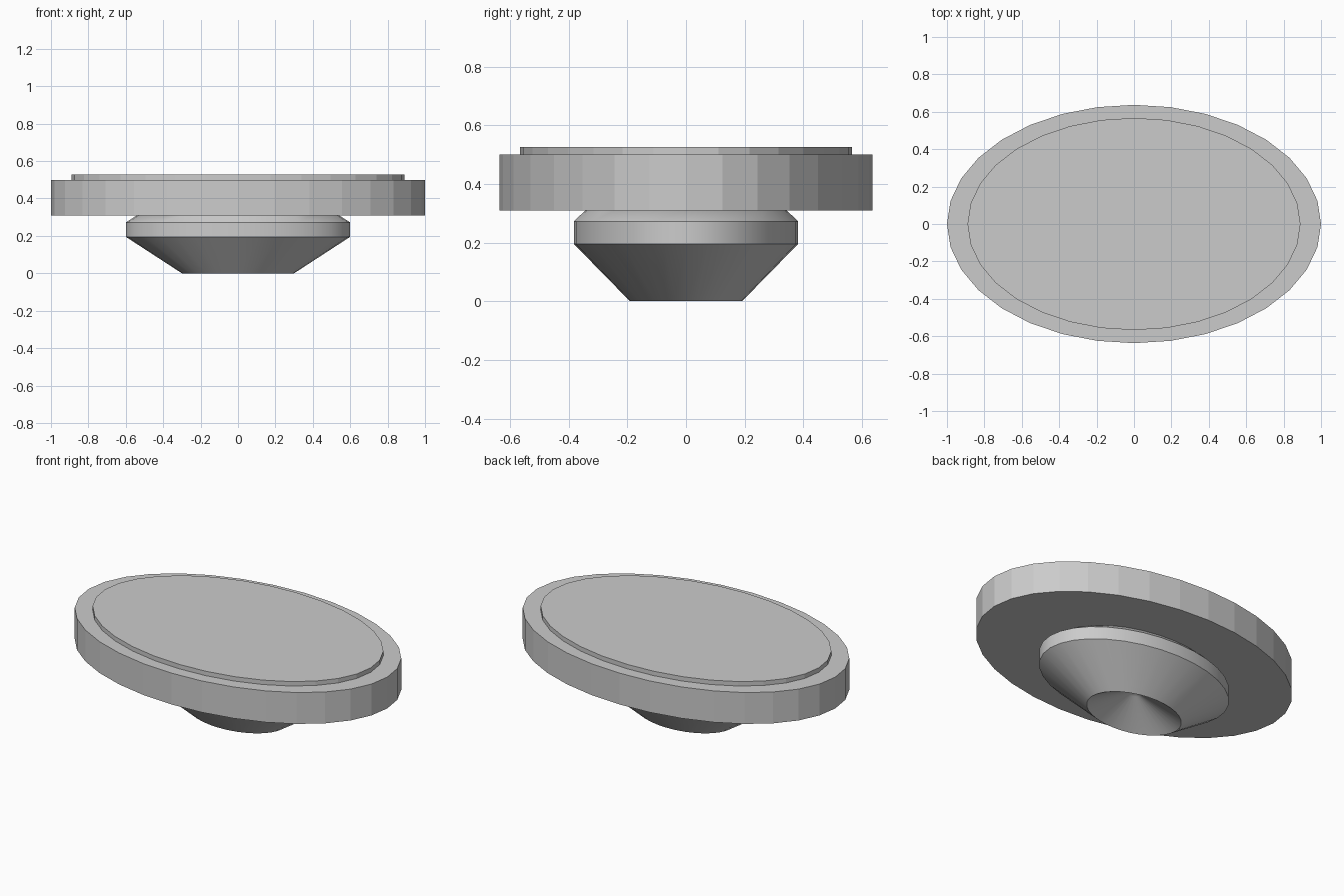
import bpy, bmesh, math

if "Cube" in bpy.data.objects:
    bpy.data.objects.remove(bpy.data.objects["Cube"])

RATIO = 0.637   # depth / width of the oval
SIDES = 32


def lathe_oval(name, profile, smooth_angle=None):
    """Sweep (radius, z) points round an oval; radius 0 closes to a point."""
    bm = bmesh.new()
    rings = []
    for r, z in profile:
        if r == 0:
            rings.append([bm.verts.new((0, 0, z))] * SIDES)
        else:
            rings.append([bm.verts.new((r * math.cos(2 * math.pi * i / SIDES),
                                        r * RATIO * math.sin(2 * math.pi * i / SIDES), z))
                          for i in range(SIDES)])
    for lo, hi in zip(rings, rings[1:]):
        for i in range(SIDES):
            j = (i + 1) % SIDES
            corners = list(dict.fromkeys((lo[i], lo[j], hi[j], hi[i])))
            bm.faces.new(corners)
    # flat caps on open ends
    for ring in (rings[0], rings[-1]):
        if ring[0] is not ring[1]:
            bm.faces.new(ring)
    bmesh.ops.recalc_face_normals(bm, faces=bm.faces)
    mesh = bpy.data.meshes.new(name)
    bm.to_mesh(mesh)
    bm.free()
    obj = bpy.data.objects.new(name, mesh)
    bpy.context.collection.objects.link(obj)
    if smooth_angle is not None:
        bpy.ops.object.select_all(action='DESELECT')
        obj.select_set(True)
        bpy.context.view_layer.objects.active = obj
        bpy.ops.object.shade_smooth_by_angle(angle=math.radians(smooth_angle))
    return obj


# Faceted oval plate with a thin raised top panel
lathe_oval("plate", [(1.0, 0.31), (1.0, 0.50), (0.89, 0.50), (0.89, 0.527)])

# Smooth tapered foot with a dished underside and bevelled shoulder
lathe_oval("foot", [(0, 0.14), (0.04, 0.125), (0.30, 0.0), (0.60, 0.195),
                    (0.60, 0.272), (0.54, 0.31)], smooth_angle=40)
